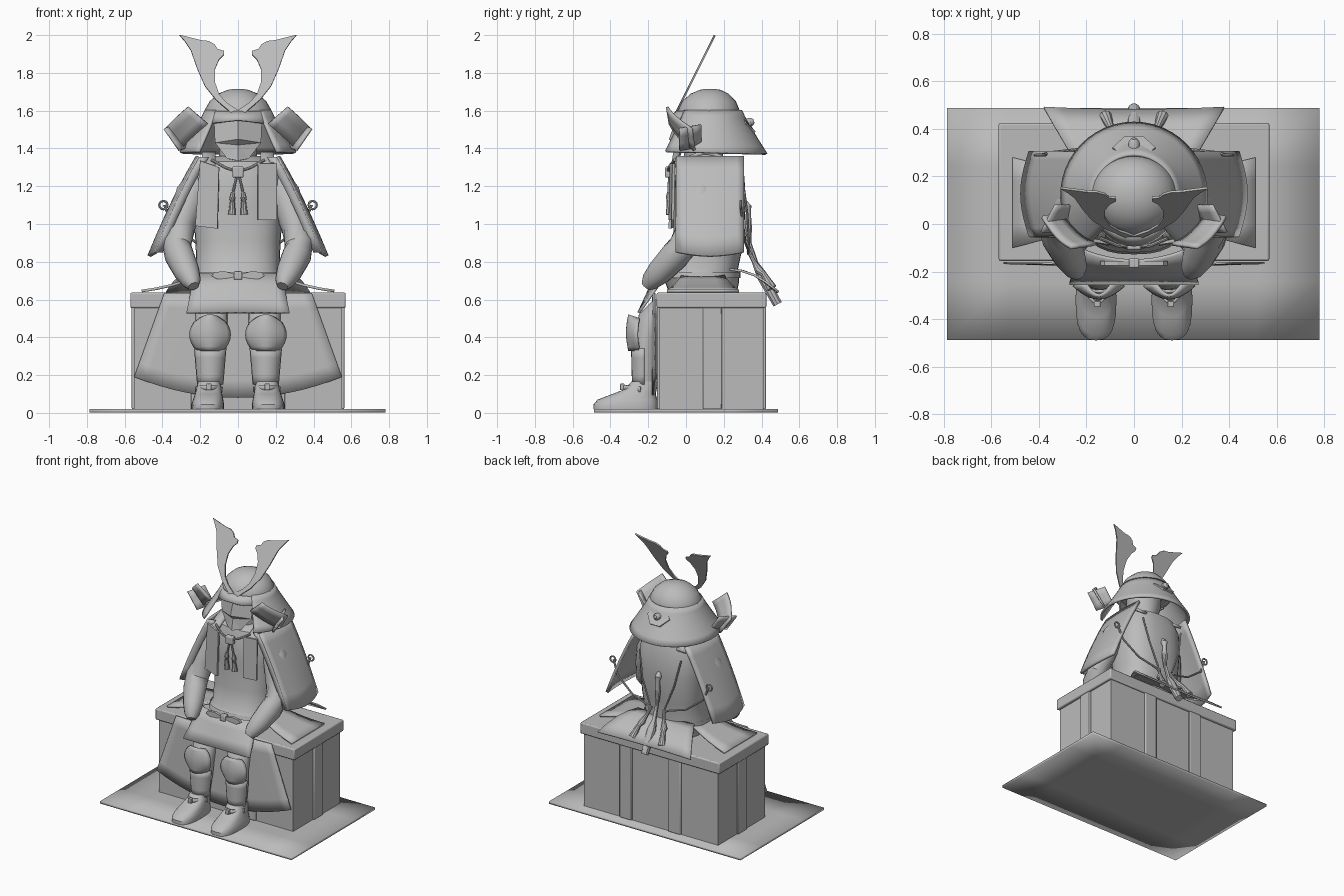
import bpy, bmesh, math
from mathutils import Vector

grey = bpy.data.materials.new("plain grey")
grey.diffuse_color = (0.5, 0.5, 0.5, 1)


def make(name, verts, faces, smooth=True, thick=0.0, bevel=0.0, angle=35):
    me = bpy.data.meshes.new(name)
    me.from_pydata([tuple(v) for v in verts], [], faces)
    bm = bmesh.new()
    bm.from_mesh(me)
    bmesh.ops.recalc_face_normals(bm, faces=bm.faces[:])
    bm.to_mesh(me)
    bm.free()
    me.materials.append(grey)
    ob = bpy.data.objects.new(name, me)
    bpy.context.collection.objects.link(ob)
    if bevel:
        m = ob.modifiers.new("bevel", 'BEVEL')
        m.width, m.segments = bevel, 2
    if thick:
        m = ob.modifiers.new("thickness", 'SOLIDIFY')
        m.thickness, m.offset = thick, 0
    if smooth:
        bpy.ops.object.select_all(action='DESELECT')
        ob.select_set(True)
        bpy.context.view_layer.objects.active = ob
        bpy.ops.object.shade_smooth_by_angle(angle=math.radians(angle))
    return ob


def box(name, x0, x1, y0, y1, z0, z1, bevel=0.0):
    v = [(x, y, z) for x in (x0, x1) for y in (y0, y1) for z in (z0, z1)]
    f = [(0, 1, 3, 2), (4, 6, 7, 5), (0, 4, 5, 1), (2, 3, 7, 6), (0, 2, 6, 4), (1, 5, 7, 3)]
    return make(name, v, f, bool(bevel), bevel=bevel)


def sheet(name, fn, nu, nv, thick=0.012):
    """Grid surface from fn(u, v), with u and v from 0 to 1."""
    v = [fn(i / nu, j / nv) for j in range(nv + 1) for i in range(nu + 1)]
    w = nu + 1
    f = [(j * w + i, j * w + i + 1, j * w + w + i + 1, j * w + w + i) for j in range(nv) for i in range(nu)]
    return make(name, v, f, thick=thick)


def loft(name, rings, n=24, power=1.0, caps=True):
    """Stacked ellipses (z, cx, cy, rx, ry); power below 1 squares them off."""
    v, f = [], []
    for z, cx, cy, rx, ry in rings:
        for i in range(n):
            c, s = math.cos(2 * math.pi * i / n), math.sin(2 * math.pi * i / n)
            v.append((cx + rx * math.copysign(abs(c) ** power, c), cy + ry * math.copysign(abs(s) ** power, s), z))
    for k in range(len(rings) - 1):
        for i in range(n):
            j = (i + 1) % n
            f.append((k * n + i, k * n + j, k * n + n + j, k * n + n + i))
    if caps:
        f += [tuple(range(n)), tuple(range(len(v) - n, len(v)))]
    return make(name, v, f)


def tube(name, pts, radii, n=12):
    """Round limb or cord along points."""
    pts = [Vector(p) for p in pts]
    if not isinstance(radii, (list, tuple)):
        radii = [radii] * len(pts)
    v, f = [], []
    for k, p in enumerate(pts):
        d = (pts[min(k + 1, len(pts) - 1)] - pts[max(k - 1, 0)]).normalized()
        q = d.to_track_quat('Z', 'Y')
        for i in range(n):
            a = 2 * math.pi * i / n
            v.append(p + q @ Vector((math.cos(a), math.sin(a), 0)) * radii[k])
    for k in range(len(pts) - 1):
        for i in range(n):
            j = (i + 1) % n
            f.append((k * n + i, k * n + j, k * n + n + j, k * n + n + i))
    f += [tuple(range(n)), tuple(range(len(v) - n, len(v)))]
    return make(name, v, f)


def plate(name, pts, thick=0.012):
    return make(name, pts, [tuple(range(len(pts)))], False, thick)


def lerp(a, b, t):
    return a + (b - a) * t


# Floor mat and storage chest
sheet("floor_mat", lambda u, v: (lerp(-.787, .78, u), lerp(-.488, .488, v), .011), 6, 4, .018)
box("chest_body", -.55, .55, -.14, .41, .02, .57)
box("chest_lid", -.57, .57, -.155, .425, .555, .637, .008)
for x in (-.2, .2):
    box("chest_strap", x - .05, x + .05, -.153, .423, .02, .56, .006)
box("chest_side_strap", -.563, .563, .09, .19, .02, .56, .006)

# Body armour
loft("torso", [(.637, 0, .09, .2, .18), (.69, 0, .085, .215, .195), (.73, 0, .08, .23, .2), (.76, 0, .09, .22, .185),
               (.9, 0, .12, .225, .185), (1.1, 0, .125, .24, .19), (1.25, 0, .125, .235, .185),
               (1.33, 0, .125, .2, .16), (1.36, 0, .125, .12, .11)], 32, .8)
loft("neck", [(1.3, 0, .1, .1, .1), (1.45, 0, .09, .1, .1)], 16)
sheet("front_skirt_panel", lambda u, v: (lerp(.23, .272, v) * (2 * u - 1),
      lerp(-.155, -.25, v) + .05 * (2 * u - 1) ** 2 * (1 - v), lerp(.735, .53, v)), 12, 3, .015)
sheet("back_skirt_panel", lambda u, v: (lerp(.23, .38, v) * (2 * u - 1),
      lerp(.24, .48, v) + .02 * (2 * u - 1) ** 2 * (v - .5), lerp(.76, .64, v) + .03 * math.sin(v * math.pi)), 10, 4)
sheet("draped_cloth", lambda u, v: (lerp(.39, .55, v) * (2 * u - 1),
      -.165 - .012 * math.sin(math.pi * u), lerp(.635, .19, v) - .11 * v * (1 - (2 * u - 1) ** 2)), 16, 6, .008)

# Belt and bow
loft("waist_belt", [(.715, 0, .08, .236, .208), (.745, 0, .085, .232, .203)], 32, .8, False)
box("belt_knot", -.022, .022, -.185, -.145, .705, .75, .006)
for s in (-1, 1):
    plate("belt_bow", [(s * x, -.165, z) for x, z in
          ((.02, .735), (.07, .75), (.125, .745), (.14, .725), (.11, .708), (.06, .712), (.02, .72))], .02)

# Parts that come in left and right pairs
for s in (-1, 1):
    # arms
    tube("arm", [(s * .19, .1, 1.27), (s * .245, .08, 1.16), (s * .3, .03, 1.0), (s * .325, -.01, .89),
                 (s * .31, -.06, .83), (s * .27, -.14, .745), (s * .245, -.19, .695), (s * .235, -.21, .67)],
         [.06, .085, .078, .078, .078, .068, .05, .03], 16)
    # shoulder plate, wrapped forwards and backwards
    sheet("shoulder_plate", lambda u, v: (
        s * (lerp(.205, .465, v) + lerp(.01, .035, v) * math.sin(math.pi * u) - .03 * v),
        lerp(-.05, .305, u), lerp(1.355, .85, v) - .02 * v * math.sin(math.pi * u)
        + .1 * v * (1 - v)), 10, 6, .02)
    sheet("shoulder_plate_edge", lambda u, v: (s * (lerp(.205, .44, v) - .05 * u * (1 - v * .2)),
          -.05 + .01 * u, lerp(1.355, .85, v) + .1 * v * (1 - v)), 2, 6, .012)
    # shoulder strap and rope ring
    sheet("shoulder_strap", lambda u, v: (s * lerp(.12, .19, u), lerp(-.07, .28, v),
          1.3 + .075 * math.sin(math.pi * v)), 2, 10, .018)
    ring = [(s * .395 + .022 * math.cos(a), .29, 1.1 + .022 * math.sin(a))
            for a in [math.pi * k / 6 for k in range(13)]]
    tube("rope_ring", ring, .006, 8)
    # side skirt flap lying on the lid
    sheet("side_skirt_flap", lambda u, v: (s * lerp(.19, .51, v), lerp(-.02, .2, u) + lerp(0, .08, v) * (2 * u - 1),
          lerp(.73, .645, v) - .012 * math.sin(math.pi * v)), 4, 4, .014)
    # shin, knee guard and shoe
    loft("leg", [(.1, s * .15, -.215, .06, .055), (.17, s * .15, -.215, .062, .06), (.3, s * .145, -.215, .08, .066),
                 (.4, s * .14, -.21, .083, .066), (.52, s * .14, -.18, .085, .07), (.6, s * .14, -.1, .085, .07)], 20)
    sheet("knee_guard", lambda u, v: (
        s * .148 + lerp(.068, .112, math.sin(math.pi * v) ** .8) * (2 * u - 1) * (.95 if v < 1 else .8),
        -.215 - .085 * math.cos((2 * u - 1) * 1.2) - .012 * math.sin(math.pi * v),
        lerp(.33, .495, v) + .025 * v * math.cos((2 * u - 1) * 1.5)), 12, 8, .012)
    sheet("shin_guard", lambda u, v: (s * .147 + lerp(.064, .08, v) * math.sin((2 * u - 1) * 1.5),
          -.215 - lerp(.065, .07, v) * math.cos((2 * u - 1) * 1.5), lerp(.15, .34, v)), 12, 4, .012)
    loft("shoe", [(.02, s * .16, -.32, .085, .17), (.045, s * .16, -.32, .086, .17), (.07, s * .158, -.31, .08, .158),
                  (.1, s * .156, -.275, .072, .115), (.125, s * .154, -.24, .066, .085),
                  (.165, s * .152, -.22, .06, .07)], 24, .75)
    sheet("shoe_cord", lambda u, v: (s * .154 + .068 * (2 * u - 1), -.33 + .09 * (2 * u - 1) ** 2,
          .12 + .028 * v - .01 * (2 * u - 1) ** 2), 8, 1, .012)
    box("shoe_knot", s * .154 - .014, s * .154 + .014, -.35, -.325, .12, .155, .004)
    # helmet side wing
    sheet("helmet_wing", lambda u, v: (s * (lerp(.16, .265, v) + lerp(.15, .122, v) * u),
          lerp(-.085, .045, u) - .02 * math.sin(math.pi * u) - .015 * v,
          lerp(1.53, 1.62, v) - lerp(.14, .115, v) * u + .004 * math.sin(math.pi * u)), 6, 3, .014)
    sheet("helmet_wing_return", lambda u, v: (s * (.31 + .08 * v - .06 * u), lerp(-.035, .08, u),
          1.39 + .115 * v + .02 * u), 4, 3, .012)
    # crest horn, leaning back
    horn = [(.0, 1.555), (.05, 1.60), (.115, 1.655), (.175, 1.73), (.215, 1.82), (.25, 1.92), (.28, 1.965), (.31, 2.0),
            (.2, 1.972), (.155, 1.967), (.125, 1.95), (.108, 1.925), (.075, 1.915), (.075, 1.895), (.1, 1.87),
            (.122, 1.82), (.122, 1.75), (.1, 1.685), (.06, 1.64), (.0, 1.60)]
    plate("crest_horn", [(s * x, -.075 + (z - 1.545) * .5, z) for x, z in horn], .01)
    # chest hanging tassels
    tube("chest_cord", [(0, -.085, 1.28), (s * .015, -.09, 1.22), (s * .028, -.09, 1.16)], .007, 8)
    tube("chest_tassel", [(s * .028, -.09, 1.17), (s * .03, -.09, 1.14), (s * .03, -.09, 1.12), (s * .032, -.085, 1.05)],
         [.01, .017, .013, .021], 10)
    tube("collar_cord", [(s * .14, -.06, 1.34), (s * .07, -.09, 1.3), (0, -.095, 1.275)], .008, 8)
    # back ropes, looping from the plates to the centre
    tube("back_rope", [(s * .39, .29, 1.1), (s * .35, .3, 1.0), (s * .22, .315, .9), (s * .08, .33, .86),
                       (s * .05, .33, .84)], .007, 8)
    tube("back_rope_upper", [(s * .17, .3, 1.24), (s * .13, .325, 1.05), (s * .06, .335, .87)], .006, 8)
    tube("back_tassel", [(s * .05, .33, .86), (s * .07, .36, .8), (s * .09, .385, .755), (s * .1, .41, .735),
                         (s * .12, .455, .66)], [.01, .012, .023, .016, .026], 10)

# Breast plates and collar knot
plate("breast_plate_right", [(-.2, -.065, 1.335), (-.1, -.08, 1.3), (-.108, -.085, .975), (-.225, -.06, .99)], .014)
plate("breast_plate_left", [(.105, -.08, 1.32), (.205, -.065, 1.32), (.205, -.07, 1.02), (.105, -.085, 1.02)], .014)
box("collar_knot", -.03, .03, -.11, -.075, 1.245, 1.305, .008)
tube("back_centre_tassel", [(0, .31, 1.12), (0, .325, 1.09), (0, .33, 1.06), (0, .33, .98), (0, .335, .9),
                            (0, .37, .79), (0, .4, .73), (0, .485, .575)], [.012, .024, .014, .02, .012, .015, .03, .026], 10)

# Face mask: faceted, with brow, nose and chin
mask = [(-.125, -.01, 1.55), (.125, -.01, 1.55), (-.12, -.01, 1.43), (.12, -.01, 1.43), (-.055, -.04, 1.345),
        (.055, -.04, 1.345), (0, -.05, 1.55), (0, -.085, 1.45), (0, -.055, 1.42), (0, -.07, 1.335)]
make("face_mask", mask, [(0, 2, 7, 6), (1, 6, 7, 3), (2, 8, 7), (3, 7, 8), (2, 4, 8), (3, 8, 5), (4, 9, 8), (5, 8, 9)],
     False, .01)
loft("head", [(1.36, 0, .09, .07, .1), (1.45, 0, .1, .12, .11), (1.6, 0, .11, .13, .12)], 20)

# Helmet bowl, neck guard and brim
loft("helmet_bowl", [(1.535, 0, .12, .18, .165), (1.6, 0, .12, .178, .165), (1.65, 0, .122, .15, .142),
                     (1.69, 0, .125, .105, .1), (1.71, 0, .128, .055, .055), (1.716, 0, .13, .02, .02)], 32)


def guard(u, v):
    a = math.radians(lerp(-48, 228, u))
    r = lerp(.17, .305, v ** 1.1)
    return (r * math.cos(a), .12 + r * math.sin(a), lerp(1.6, 1.37, v) + .015 * v * (1 - math.sin(a)) * .5)


sheet("neck_guard", guard, 36, 6, .014)
sheet("helmet_brim", lambda u, v: (lerp(.17, .18, v) * math.cos(math.pi * (1 + u)),
      .1 + lerp(.15, .19, v) * math.sin(math.pi * (1 + u)),
      lerp(1.595, 1.55, v) - .022 * v * abs(math.cos(math.pi * u))), 20, 2, .012)
# Rear helmet ornament
plate("rear_ornament", [(.09, .318, 1.53), (.05, .285, 1.575), (-.05, .285, 1.575), (-.09, .318, 1.53),
                        (-.04, .365, 1.485), (.04, .365, 1.485)], .012)
tube("rear_knob", [(0, .3, 1.53), (0, .345, 1.54), (0, .36, 1.545)], [.024, .024, .012], 10)
